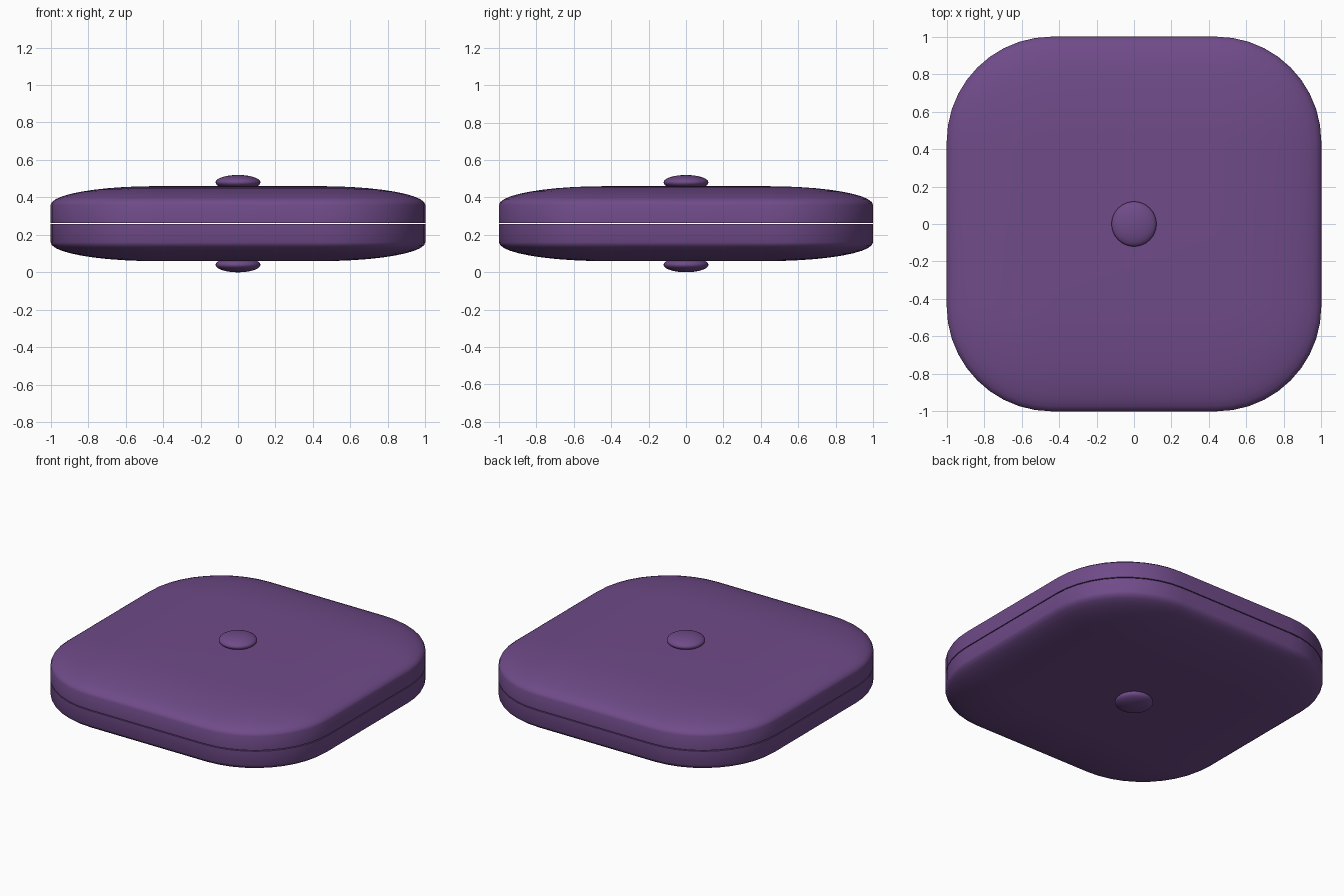
import bpy, bmesh
from math import pi, sin, cos, radians

if "Cube" in bpy.data.objects:
    bpy.data.objects.remove(bpy.data.objects["Cube"])

R = 0.56        # corner radius seen from above
MID = 0.26      # seam height
GAP = 0.003     # half width of the seam
SEG = 10        # segments per corner

purple = bpy.data.materials.new("purple_fabric")
purple.diffuse_color = (0.16, 0.07, 0.25, 1)
purple.use_nodes = True
purple.node_tree.nodes["Principled BSDF"].inputs["Base Color"].default_value = purple.diffuse_color


def finish(obj):
    obj.data.materials.append(purple)
    bpy.ops.object.select_all(action='DESELECT')
    obj.select_set(True)
    bpy.context.view_layer.objects.active = obj
    bpy.ops.object.shade_smooth_by_angle(angle=radians(35))


def ring(bm, inset, z):
    """Rounded square outline, inset from the full size."""
    r, c = max(R - inset, 0.001), 1 - R
    verts = []
    for q, (sx, sy) in enumerate([(1, 1), (-1, 1), (-1, -1), (1, -1)]):
        for i in range(SEG + 1):
            a = q * pi / 2 + i / SEG * pi / 2
            verts.append(bm.verts.new((sx * c + r * cos(a), sy * c + r * sin(a), z)))
    return verts


def cushion_half(name, side):
    # vertical wall, then a quarter ellipse running in to the flat centre
    profile = [(0, GAP)] + [(R * (1 - cos(t)), 0.10 + 0.10 * sin(t))
                            for t in (k / 10 * pi / 2 for k in range(11))]
    bm = bmesh.new()
    rings = [ring(bm, d, MID + side * h) for d, h in profile]
    n = len(rings[0])
    for lo, hi in zip(rings, rings[1:]):
        for i in range(n):
            j = (i + 1) % n
            bm.faces.new((lo[i], lo[j], hi[j], hi[i]))
    bm.faces.new(rings[0])
    bm.faces.new(rings[-1])
    bmesh.ops.remove_doubles(bm, verts=bm.verts, dist=0.003 * 0.9)
    bmesh.ops.recalc_face_normals(bm, faces=bm.faces)
    mesh = bpy.data.meshes.new(name)
    bm.to_mesh(mesh)
    bm.free()
    obj = bpy.data.objects.new(name, mesh)
    bpy.context.collection.objects.link(obj)
    finish(obj)


def button(name, side):
    bpy.ops.mesh.primitive_uv_sphere_add(segments=32, ring_count=16, radius=1,
                                         location=(0, 0, MID + side * 0.22))
    obj = bpy.context.object
    obj.name = name
    obj.scale = (0.12, 0.12, 0.04)
    finish(obj)


# Upper and lower cushion halves, each with a centre button
for label, side in (("upper", 1), ("lower", -1)):
    cushion_half(label + "_cushion", side)
    button(label + "_button", side)
